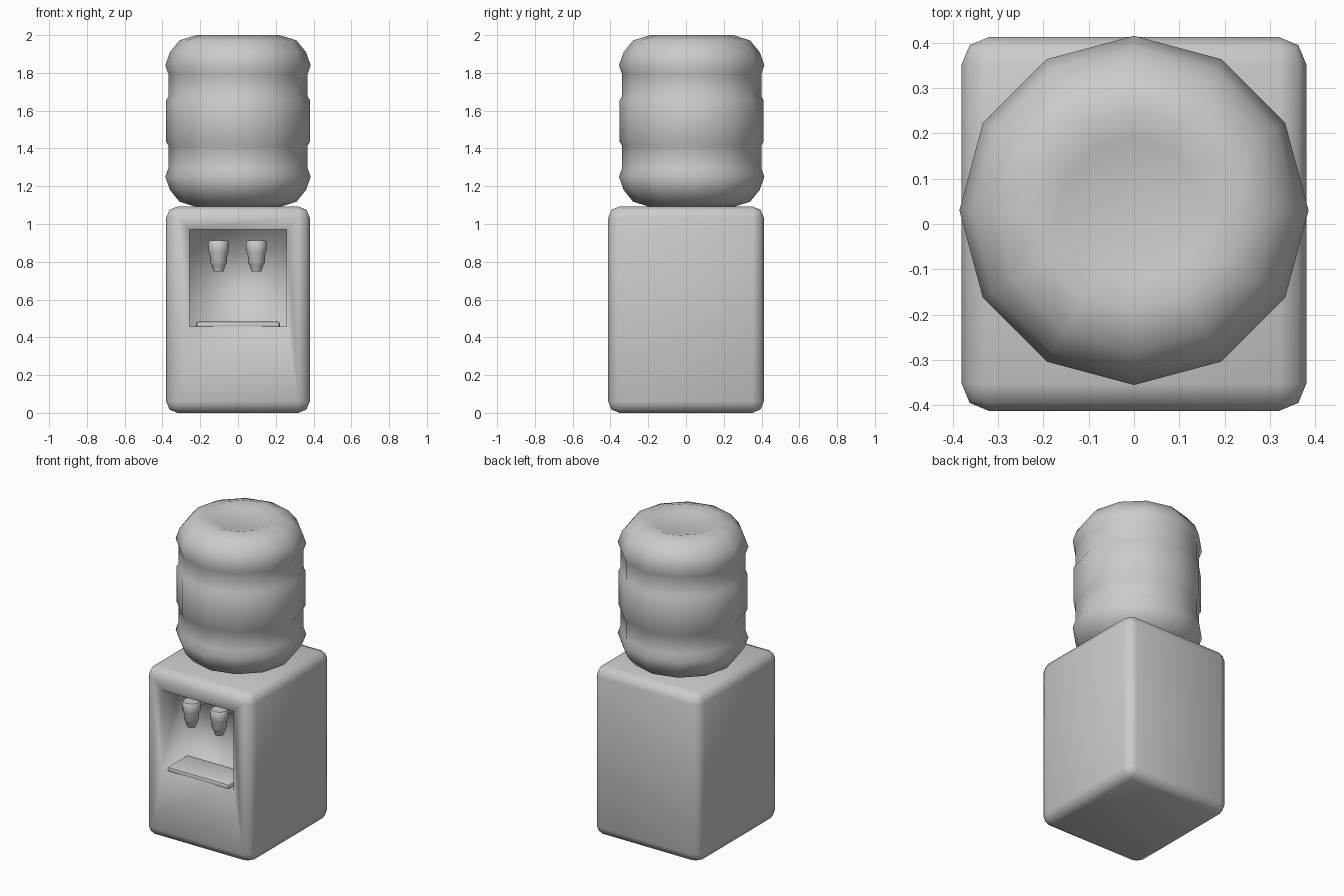
import bpy, bmesh, math
from mathutils import Vector

if "Cube" in bpy.data.objects:
    bpy.data.objects.remove(bpy.data.objects["Cube"], do_unlink=True)

# One plain grey for everything
grey = bpy.data.materials.new("plain_grey")
grey.use_nodes = True
color = (0.6, 0.6, 0.6, 1)
grey.diffuse_color = color
grey.node_tree.nodes["Principled BSDF"].inputs["Base Color"].default_value = color


def finish(bm, name, angle=None):
    bmesh.ops.recalc_face_normals(bm, faces=bm.faces)
    for f in bm.faces:
        f.smooth = True
    mesh = bpy.data.meshes.new(name)
    bm.to_mesh(mesh)
    bm.free()
    mesh.materials.append(grey)
    ob = bpy.data.objects.new(name, mesh)
    bpy.context.collection.objects.link(ob)
    if angle:
        bpy.ops.object.select_all(action='DESELECT')
        ob.select_set(True)
        bpy.context.view_layer.objects.active = ob
        bpy.ops.object.shade_smooth_by_angle(angle=math.radians(angle))
    return ob


def rounded_box(lo, hi, bevel, segments):
    lo, hi = Vector(lo), Vector(hi)
    bm = bmesh.new()
    bmesh.ops.create_cube(bm, size=1)
    for v in bm.verts:
        v.co = (lo + hi) / 2 + v.co * (hi - lo)
    bmesh.ops.bevel(bm, geom=bm.edges[:], offset=bevel, segments=segments,
                    profile=0.5, affect='EDGES')
    return bm


def lathe(name, profile, center, sides, angle=None):
    # Profile is (radius, height); a zero radius makes a pole
    bm = bmesh.new()
    rings = []
    for r, z in profile:
        count = sides if r else 1
        rings.append([bm.verts.new((center[0] + r * math.cos(math.tau * i / sides),
                                    center[1] + r * math.sin(math.tau * i / sides), z))
                      for i in range(count)])
    for a, b in zip(rings, rings[1:]):
        for i in range(sides):
            j = (i + 1) % sides
            corners = [a[i % len(a)], a[j % len(a)], b[j % len(b)], b[i % len(b)]]
            bm.faces.new(list(dict.fromkeys(corners)))
    return finish(bm, name, angle)


# Cabinet with a recessed dispensing niche in the front
bm = rounded_box((-0.38, -0.412, 0), (0.38, 0.412, 1.093), 0.06, 2)
front = max((f for f in bm.faces if f.normal.y < -0.99), key=lambda f: f.calc_area())
bmesh.ops.inset_region(bm, faces=[front], thickness=0.05)
middle = front.calc_center_median()
for v in front.verts:
    v.co.x = math.copysign(0.257, v.co.x)
    v.co.z = 0.97 if v.co.z > middle.z else 0.457
back = bmesh.ops.extrude_discrete_faces(bm, faces=[front])["faces"][0]
for v in back.verts:
    v.co.y += 0.2
finish(bm, "cabinet")

# Drip tray on the niche floor
bm = rounded_box((-0.222, -0.41, 0.447), (0.222, -0.2, 0.484), 0.014, 2)
finish(bm, "drip_tray", 40)

# Water bottle: half profile mirrored about its middle
half = [(0, 0.43), (0.16, 0.436), (0.22, 0.455), (0.31, 0.427), (0.36, 0.365),
        (0.385, 0.295), (0.369, 0.25), (0.369, 0.13), (0.381, 0.11)]
bottle = [(r, 1.545 + h) for r, h in half] + [(r, 1.545 - h) for r, h in reversed(half)]
lathe("water_bottle", bottle, (0, 0.03), 12)

# Two taps, each with a cap, collar, spout and short stem into the back wall
tap = [(0, 0.912), (0.047, 0.912), (0.055, 0.9), (0.053, 0.85), (0.045, 0.832),
       (0.045, 0.795), (0.038, 0.785), (0.026, 0.748), (0, 0.748)]
for side, x in (("right", -0.103), ("left", 0.097)):
    lathe(side + "_tap", tap, (x, -0.33), 12, 40)
    bm = rounded_box((x - 0.016, -0.33, 0.85), (x + 0.016, -0.205, 0.882), 0.006, 1)
    finish(bm, side + "_tap_stem", 40)
